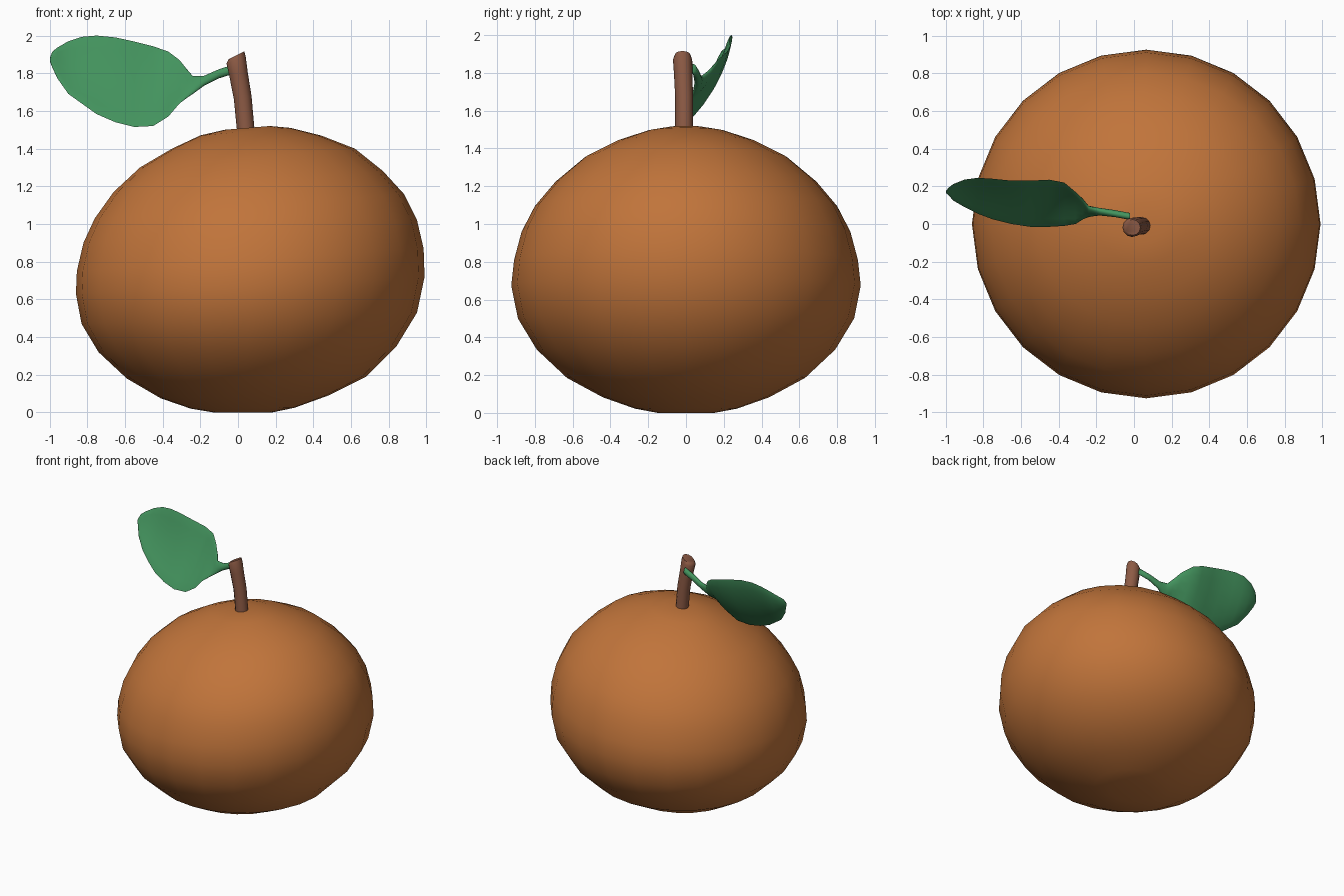
import bpy, bmesh, math
from mathutils import Vector


def material(name, rgb):
    m = bpy.data.materials.new(name)
    m.diffuse_color = (*rgb, 1)
    return m


def loft(name, rings, mat, angle):
    """Skin a list of closed rings and cap both ends."""
    bm = bmesh.new()
    loops = [[bm.verts.new(p) for p in r] for r in rings]
    n = len(loops[0])
    for a, b in zip(loops, loops[1:]):
        for i in range(n):
            j = (i + 1) % n
            bm.faces.new((a[i], a[j], b[j], b[i]))
    bm.faces.new(loops[0])
    bm.faces.new(loops[-1])
    bmesh.ops.recalc_face_normals(bm, faces=bm.faces)
    me = bpy.data.meshes.new(name)
    bm.to_mesh(me)
    bm.free()
    ob = bpy.data.objects.new(name, me)
    bpy.context.collection.objects.link(ob)
    me.materials.append(mat)
    bpy.ops.object.select_all(action='DESELECT')
    ob.select_set(True)
    bpy.context.view_layer.objects.active = ob
    bpy.ops.object.shade_smooth_by_angle(angle=math.radians(angle))
    return ob


def circle(n):
    return [(math.cos(2 * math.pi * i / n), math.sin(2 * math.pi * i / n)) for i in range(n)]


orange = material("orange peel", (0.53, 0.175, 0.043))
brown = material("stem brown", (0.27, 0.105, 0.06))
green = material("leaf green", (0.056, 0.29, 0.11))

# Fruit: tilted rings given by left point, right point (x, z) and depth radius
body = [
    (-.13, 0, .18, 0, .15), (-.25, .02, .30, .025, .27), (-.41, .075, .48, .09, .44),
    (-.59, .18, .68, .19, .63), (-.74, .32, .84, .35, .79), (-.83, .47, .95, .53, .89),
    (-.86, .63, .99, .72, .925), (-.855, .75, .985, .87, .91), (-.82, .90, .95, 1.02, .87),
    (-.76, 1.03, .88, 1.16, .80), (-.66, 1.17, .77, 1.28, .69), (-.52, 1.30, .62, 1.40, .54),
    (-.35, 1.40, .44, 1.47, .37), (-.20, 1.47, .28, 1.51, .21), (-.07, 1.50, .17, 1.52, .10),
]
rings = []
for xl, zl, xr, zr, ry in body:
    rings.append([((xl + xr) / 2 + c * (xr - xl) / 2, s * ry, (zl + zr) / 2 + c * (zr - zl) / 2)
                  for c, s in circle(24)])
loft("fruit", rings, orange, 60)

# Stem: x, y, z, radius and slope of each ring
stem = [(.045, -.01, 1.46, .047, 0), (.038, -.01, 1.53, .047, 0), (.025, -.01, 1.67, .047, .15),
        (.002, -.015, 1.80, .049, .2), (-.01, -.018, 1.87, .051, .35), (-.008, -.018, 1.895, .042, .5)]
rings = [[(x + r * c, y + r * s, z + k * r * c) for c, s in circle(12)] for x, y, z, r, k in stem]
loft("stem", rings, brown, 50)

# Leaf with stalk: x, top z, bottom z, top y, bottom y, half thickness, cupping
leaf = [
    (-.02, 1.845, 1.80, .045, .035, .020, 0), (-.10, 1.82, 1.775, .06, .05, .020, 0),
    (-.18, 1.785, 1.735, .075, .055, .020, 0), (-.24, 1.785, 1.69, .09, .04, .018, .005),
    (-.27, 1.82, 1.67, .13, .025, .015, .012), (-.31, 1.87, 1.64, .17, .0, .012, .02),
    (-.37, 1.915, 1.57, .22, -.01, .011, .025), (-.45, 1.943, 1.52, .235, -.015, .011, .03),
    (-.55, 1.968, 1.515, .23, -.015, .011, .03), (-.65, 1.99, 1.54, .23, .0, .011, .03),
    (-.75, 2.0, 1.583, .24, .025, .011, .03), (-.83, 1.993, 1.64, .245, .055, .011, .025),
    (-.90, 1.97, 1.69, .235, .09, .010, .02), (-.96, 1.935, 1.775, .21, .125, .009, .01),
    (-.985, 1.915, 1.83, .19, .155, .008, .004), (-.997, 1.885, 1.86, .175, .165, .005, 0),
]
back = Vector((0, .89, -.45))
rings = []
for x, zt, zb, yt, yb, th, cup in leaf:
    ring = []
    for c, s in circle(16):
        p = Vector((x, (yt + yb) / 2 + c * (yt - yb) / 2, (zt + zb) / 2 + c * (zt - zb) / 2))
        ring.append(p + back * (cup * (1 - c * c) + th * s))
    rings.append(ring)
loft("leaf", rings, green, 80)
